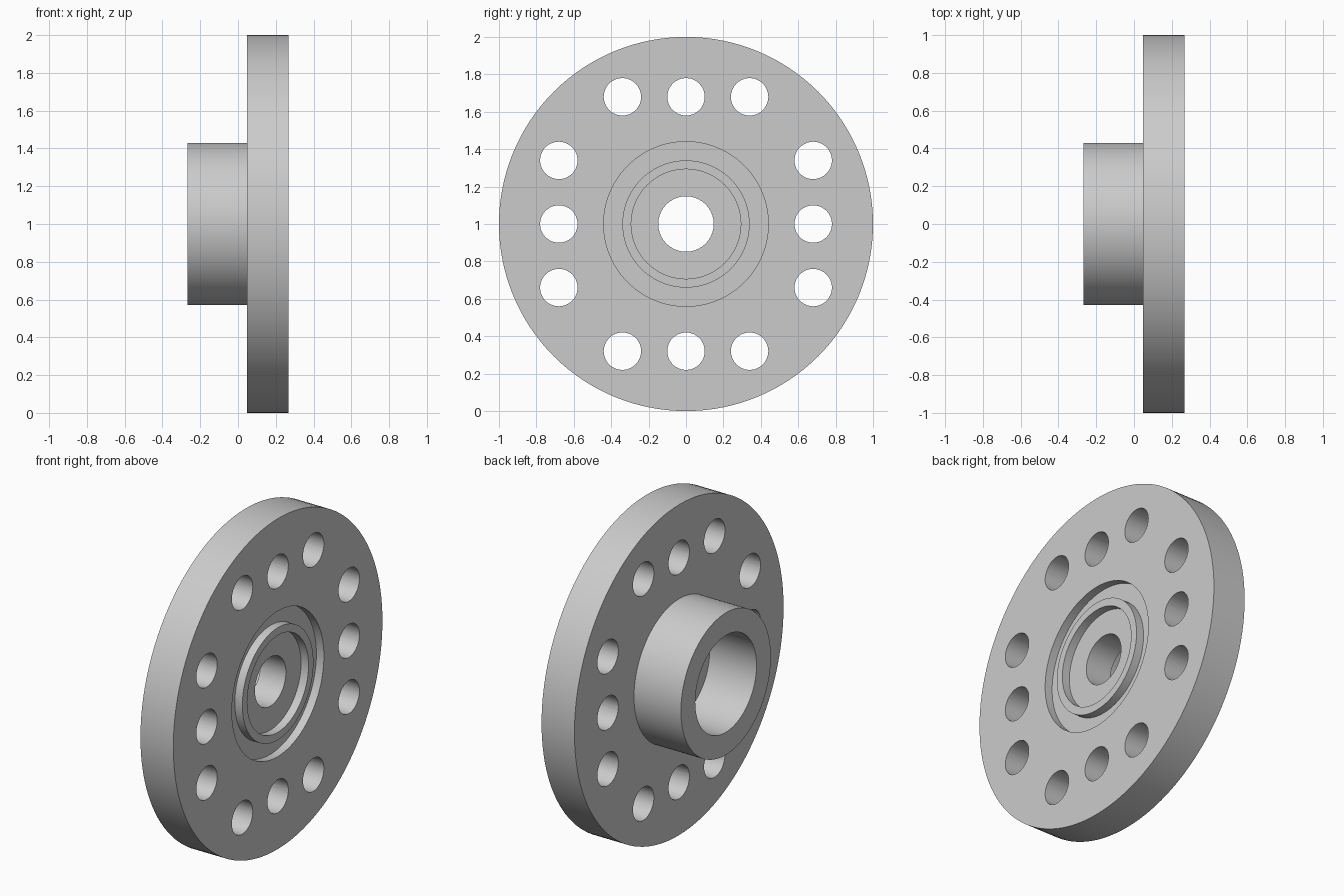
import bpy
import bmesh
import math
from mathutils import Matrix, Vector

cube = bpy.data.objects.get("Cube")
if cube:
    bpy.data.objects.remove(cube, do_unlink=True)

CENTRE = Vector((0, 0, 1))
BACK, PLATE_BACK, FACE = -0.267, 0.047, 0.267   # stations along the axis
RECESS = FACE - 0.05
HUB_R, BORE_R, SHAFT_R = 0.43, 0.293, 0.148
GROOVE_R, RING_R = 0.44, 0.34
HOLE_R, PITCH = 0.1, 0.34


def make_object(name, bm):
    bmesh.ops.recalc_face_normals(bm, faces=bm.faces)
    mesh = bpy.data.meshes.new(name)
    bm.to_mesh(mesh)
    bm.free()
    obj = bpy.data.objects.new(name, mesh)
    bpy.context.collection.objects.link(obj)
    return obj


def lathe(name, profile, steps):
    """Spin a closed (x, radius) outline about the X axis."""
    bm = bmesh.new()
    verts = [bm.verts.new(CENTRE + Vector((x, 0, r))) for x, r in profile]
    edges = [bm.edges.new((v, verts[i - 1])) for i, v in enumerate(verts)]
    bmesh.ops.spin(bm, geom=verts + edges, cent=CENTRE, axis=(1, 0, 0),
                   angle=math.tau, steps=steps, use_merge=True)
    bmesh.ops.remove_doubles(bm, verts=bm.verts, dist=1e-5)
    return make_object(name, bm)


# Flange plate with hub, stepped bore and raised locating ring
flange = lathe("flange_with_hub", [
    (BACK, BORE_R), (BACK, HUB_R), (PLATE_BACK, HUB_R),
    (PLATE_BACK, 1), (FACE, 1), (FACE, GROOVE_R),
    (RECESS, GROOVE_R), (RECESS, RING_R), (FACE, RING_R),
    (FACE, BORE_R), (RECESS, BORE_R), (RECESS, SHAFT_R),
    (PLATE_BACK, SHAFT_R), (PLATE_BACK, BORE_R),
], 128)

# Bolt holes: three along each side of a square
bm = bmesh.new()
turn = Matrix.Rotation(math.pi / 2, 4, 'Y')
for side in range(4):
    spin = Matrix.Rotation(side * math.pi / 2, 4, 'X')
    for k in (-1, 0, 1):
        spot = spin @ Vector((0, k * PITCH, 2 * PITCH))
        place = Matrix.Translation(CENTRE + spot + Vector((0.16, 0, 0)))
        bmesh.ops.create_cone(bm, cap_ends=True, segments=48, radius1=HOLE_R,
                              radius2=HOLE_R, depth=0.5, matrix=place @ turn)
cutter = make_object("bolt_hole_cutter", bm)
cutter.hide_render = True

cut = flange.modifiers.new("bolt_holes", 'BOOLEAN')
cut.operation = 'DIFFERENCE'
cut.solver = 'EXACT'
cut.object = cutter
bpy.ops.object.select_all(action='DESELECT')
flange.select_set(True)
bpy.context.view_layer.objects.active = flange
bpy.ops.object.modifier_apply(modifier=cut.name)
bpy.data.objects.remove(cutter, do_unlink=True)

# Plain grey metal
grey = bpy.data.materials.new("light_grey_metal")
grey.use_nodes = True
colour = (0.6, 0.6, 0.6, 1)
grey.diffuse_color = colour
grey.node_tree.nodes["Principled BSDF"].inputs["Base Color"].default_value = colour
flange.data.materials.clear()
flange.data.materials.append(grey)

bpy.ops.object.shade_smooth_by_angle(angle=math.radians(30))
